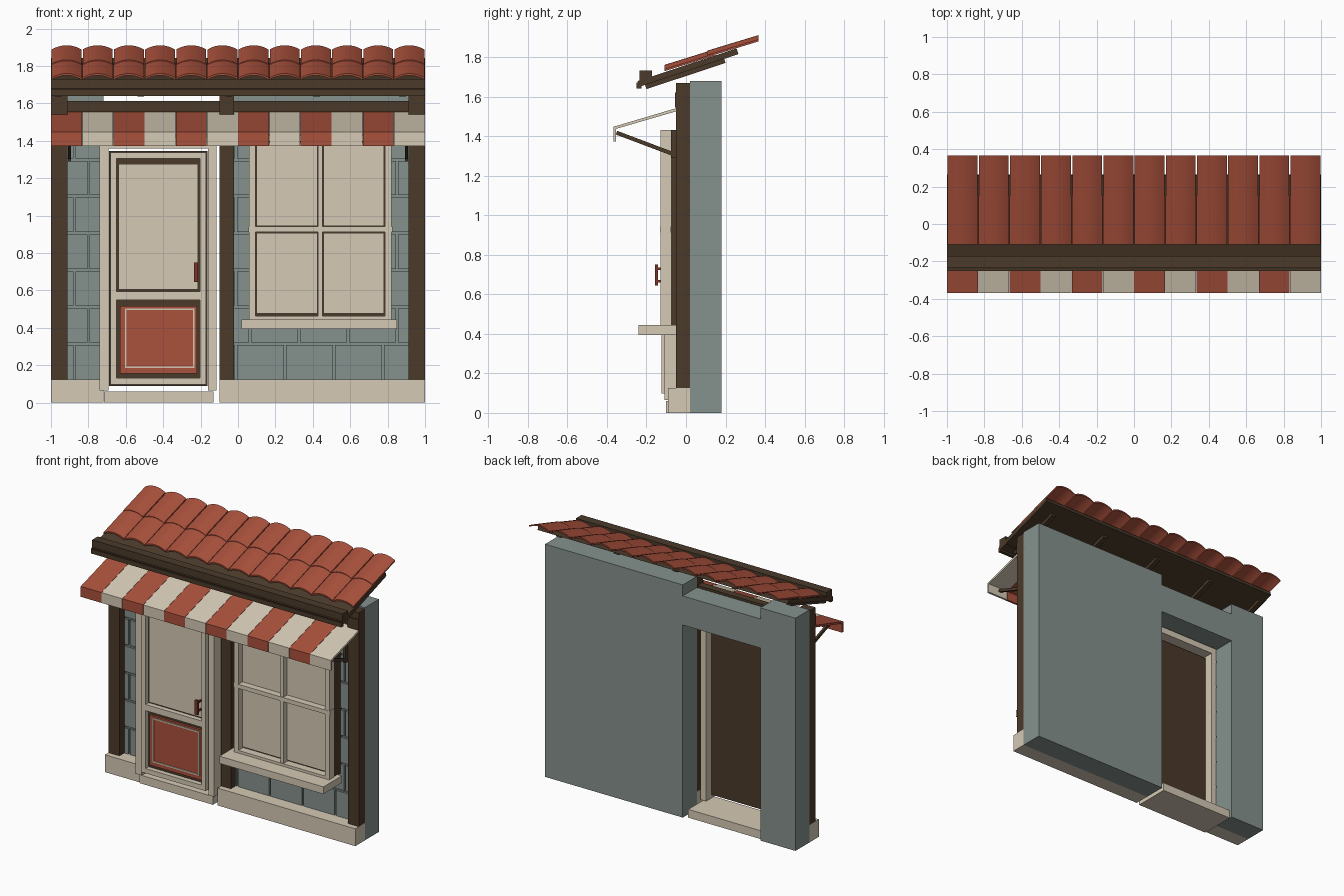
import bpy, bmesh, math

if "Cube" in bpy.data.objects:
    bpy.data.objects.remove(bpy.data.objects["Cube"])


def material(name, rgb):
    m = bpy.data.materials.new(name)
    m.diffuse_color = (*rgb, 1)
    m.use_nodes = True
    m.node_tree.nodes["Principled BSDF"].inputs["Base Color"].default_value = m.diffuse_color
    return m


TEAL = material("grey green wall", (0.235, 0.285, 0.27))
CREAM = material("cream paint", (0.66, 0.585, 0.46))
BROWN = material("dark timber", (0.07, 0.042, 0.023))
RED = material("brick red", (0.40, 0.082, 0.045))
DARK_RED = material("handle red", (0.20, 0.035, 0.022))


def prism(bm, pts, x0, x1):
    """Extrude a (y, z) outline from x0 to x1."""
    a = [bm.verts.new((x0, y, z)) for y, z in pts]
    b = [bm.verts.new((x1, y, z)) for y, z in pts]
    n = len(pts)
    bm.faces.new(a)
    bm.faces.new(b[::-1])
    for i in range(n):
        bm.faces.new((a[i], b[i], b[(i + 1) % n], a[(i + 1) % n]))


def finish(name, bm, mat):
    bmesh.ops.recalc_face_normals(bm, faces=bm.faces)
    me = bpy.data.meshes.new(name)
    bm.to_mesh(me)
    bm.free()
    me.materials.append(mat)
    ob = bpy.data.objects.new(name, me)
    bpy.context.collection.objects.link(ob)
    return ob


def boxes(name, mat, *items):
    """Each item is x0, x1, y0, y1, z0, z1."""
    bm = bmesh.new()
    for x0, x1, y0, y1, z0, z1 in items:
        prism(bm, [(y0, z0), (y1, z0), (y1, z1), (y0, z1)], x0, x1)
    return finish(name, bm, mat)


def frame(x0, x1, z0, z1, w, y0, y1):
    """Four bars of width w around a rectangle."""
    return [(x0, x0 + w, y0, y1, z0, z1), (x1 - w, x1, y0, y1, z0, z1),
            (x0 + w, x1 - w, y0, y1, z0, z0 + w), (x0 + w, x1 - w, y0, y1, z1 - w, z1)]


def sloped(name, mat, start, end, thick, spans):
    """Boards running from start to end in (y, z), thick measured upward."""
    (ya, za), (yb, zb) = start, end
    d = math.hypot(yb - ya, zb - za)
    ny, nz = -(zb - za) / d * thick, (yb - ya) / d * thick
    bm = bmesh.new()
    for x0, x1 in spans:
        prism(bm, [(ya, za), (yb, zb), (yb + ny, zb + nz), (ya + ny, za + nz)], x0, x1)
    return finish(name, bm, mat)


# Walls around the doorway
boxes("wall", TEAL, (-1, -0.72, 0.02, 0.18, 0, 1.68), (-0.1, 1, 0.02, 0.18, 0, 1.68))
boxes("door_lintel", TEAL, (-0.72, -0.1, 0.02, 0.18, 1.39, 1.60))

# Raised stone blocks in staggered courses
stones = []
for lo, hi, first in ((-0.93, -0.725, -1.13), (-0.04, 0.93, -0.005)):
    for row in range(7):
        z = 0.125 + row * 0.197
        for i in range(-1, 5):
            x = first + i * 0.262 + (row % 2) * 0.075
            a, b = max(x, lo), min(x + 0.25, hi)
            if b - a > 0.02:
                stones.append((a, b, 0.005, 0.03, z, z + 0.183))
boxes("stone_blocks", TEAL, *stones)

# Plinths and doorstep
boxes("plinth", CREAM, (-1, -0.72, -0.09, 0.02, 0, 0.125), (-0.1, 1, -0.09, 0.02, 0, 0.125))
boxes("doorstep", CREAM, (-0.717, -0.13, -0.1, 0.16, 0, 0.06))

# Timber posts, post caps and beam
POSTS = [(-1, -0.912), (-0.1, -0.022), (0.912, 1)]
boxes("posts", BROWN, *[(a, b, -0.05, 0.02, 0.125, 1.67) for a, b in POSTS])
boxes("post_caps", BROWN, *[(a, b, -0.056, 0.026, 1.545, 1.62) for a, b in POSTS])
boxes("beam", BROWN, (-0.98, 0.98, -0.04, 0.012, 1.555, 1.612))

# Door casing
boxes("door_casing", CREAM, (-0.74, -0.692, -0.11, 0.0, 0.065, 1.42),
      (-0.16, -0.115, -0.11, 0.0, 0.065, 1.42), (-0.692, -0.16, -0.11, 0.0, 1.36, 1.42))
# Door: dark core, cream rails and panels
boxes("door_core", BROWN, (-0.69, -0.163, -0.09, -0.06, 0.09, 1.345))
boxes("door_rails", CREAM, (-0.682, -0.65, -0.125, -0.09, 0.098, 1.337),
      (-0.203, -0.171, -0.125, -0.09, 0.098, 1.337), (-0.65, -0.203, -0.125, -0.09, 1.305, 1.337),
      (-0.65, -0.203, -0.125, -0.09, 0.55, 0.595), (-0.65, -0.203, -0.125, -0.09, 0.098, 0.132))
boxes("door_upper_panel", CREAM, (-0.64, -0.213, -0.1, -0.09, 0.605, 1.275))
boxes("door_lower_panel", RED, (-0.632, -0.22, -0.105, -0.09, 0.155, 0.518))
boxes("door_panel_moulding", CREAM, *frame(-0.605, -0.232, 0.185, 0.505, 0.009, -0.112, -0.105))
boxes("door_handle", DARK_RED, (-0.236, -0.214, -0.157, -0.142, 0.645, 0.75),
      (-0.23, -0.22, -0.142, -0.1, 0.66, 0.672), (-0.23, -0.22, -0.142, -0.1, 0.723, 0.735))

# Window: dark backing, frame, glazing bars, panes, sill
boxes("window_backing", BROWN, (0.065, 0.815, -0.075, 0.02, 0.44, 1.43))
boxes("window_frame", CREAM, *frame(0.06, 0.82, 0.43, 1.43, 0.034, -0.13, -0.075),
      (0.428, 0.452, -0.125, -0.075, 0.464, 1.396))
boxes("window_crossbar", CREAM, (0.055, 0.825, -0.131, -0.075, 0.912, 0.942))
boxes("window_panes", CREAM, *[(a, b, -0.09, -0.075, c, d)
                               for a, b in ((0.1, 0.424), (0.456, 0.78))
                               for c, d in ((0.476, 0.908), (0.946, 1.39))])
boxes("window_sill", CREAM, (0.02, 0.85, -0.24, -0.03, 0.393, 0.445))

# Striped awning with hanging valance
STEP = 2 / 12
outer = [(0.0, 1.556), (-0.368, 1.447), (-0.368, 1.372)]
inner = [(-0.353, 1.372), (-0.353, 1.437), (0.0, 1.54)]
for label, mat, start in (("red", RED, 0), ("cream", CREAM, 1)):
    bm = bmesh.new()
    for i in range(start, 12, 2):
        prism(bm, outer + inner, -1 + i * STEP + 0.001, -1 + (i + 1) * STEP - 0.001)
    finish("awning_" + label + "_stripes", bm, mat)

# Awning brackets
ARMS = [(-0.91, -0.893), (0.893, 0.91)]
sloped("awning_arms", BROWN, (-0.355, 1.408), (-0.05, 1.293), 0.02, ARMS)
boxes("awning_bracket_plates", BROWN, *[(a, b, -0.075, 0.02, 1.29, 1.43) for a, b in ARMS])

# Roof deck, rafters and fascia
sloped("roof_deck", BROWN, (-0.235, 1.65), (0.265, 1.815), 0.03, [(-1, 1)])
sloped("rafters", BROWN, (-0.2, 1.638), (0.2, 1.77), 0.03,
       [(x - 0.018, x + 0.018) for x in (-0.96, -0.52, -0.05, 0.42, 0.88)])
boxes("fascia", BROWN, (-1, 1, -0.236, -0.172, 1.668, 1.732))
boxes("fascia_lip", BROWN, (-1, 1, -0.25, -0.225, 1.64, 1.672))


# Curved roof tiles in two courses
def tile(bm, xc, start, end, half, rise, thick, n=8):
    rings = []
    for y, z in (start, end):
        top = []
        for k in range(n + 1):
            t = -1 + 2 * k / n
            top.append((xc + half * t, y, z + rise * (1 - t * t)))
        low = [(x, yy, zz - thick) for x, yy, zz in reversed(top)]
        rings.append([bm.verts.new(p) for p in top + low])
    a, b = rings
    m = len(a)
    for i in range(m):
        j = (i + 1) % m
        bm.faces.new((a[i], a[j], b[j], b[i]))
    for ring in rings:
        for k in range(n):
            bm.faces.new((ring[k], ring[k + 1], ring[m - 2 - k], ring[m - 1 - k]))


bm = bmesh.new()
for i in range(12):
    xc = -1 + (i + 0.5) * STEP
    tile(bm, xc, (-0.11, 1.738), (0.15, 1.819), 0.0815, 0.022, 0.01)
    tile(bm, xc, (0.11, 1.811), (0.367, 1.889), 0.08, 0.022, 0.01)
tiles = finish("roof_tiles", bm, RED)
bpy.ops.object.select_all(action='DESELECT')
tiles.select_set(True)
bpy.context.view_layer.objects.active = tiles
bpy.ops.object.shade_smooth_by_angle(angle=math.radians(35))
